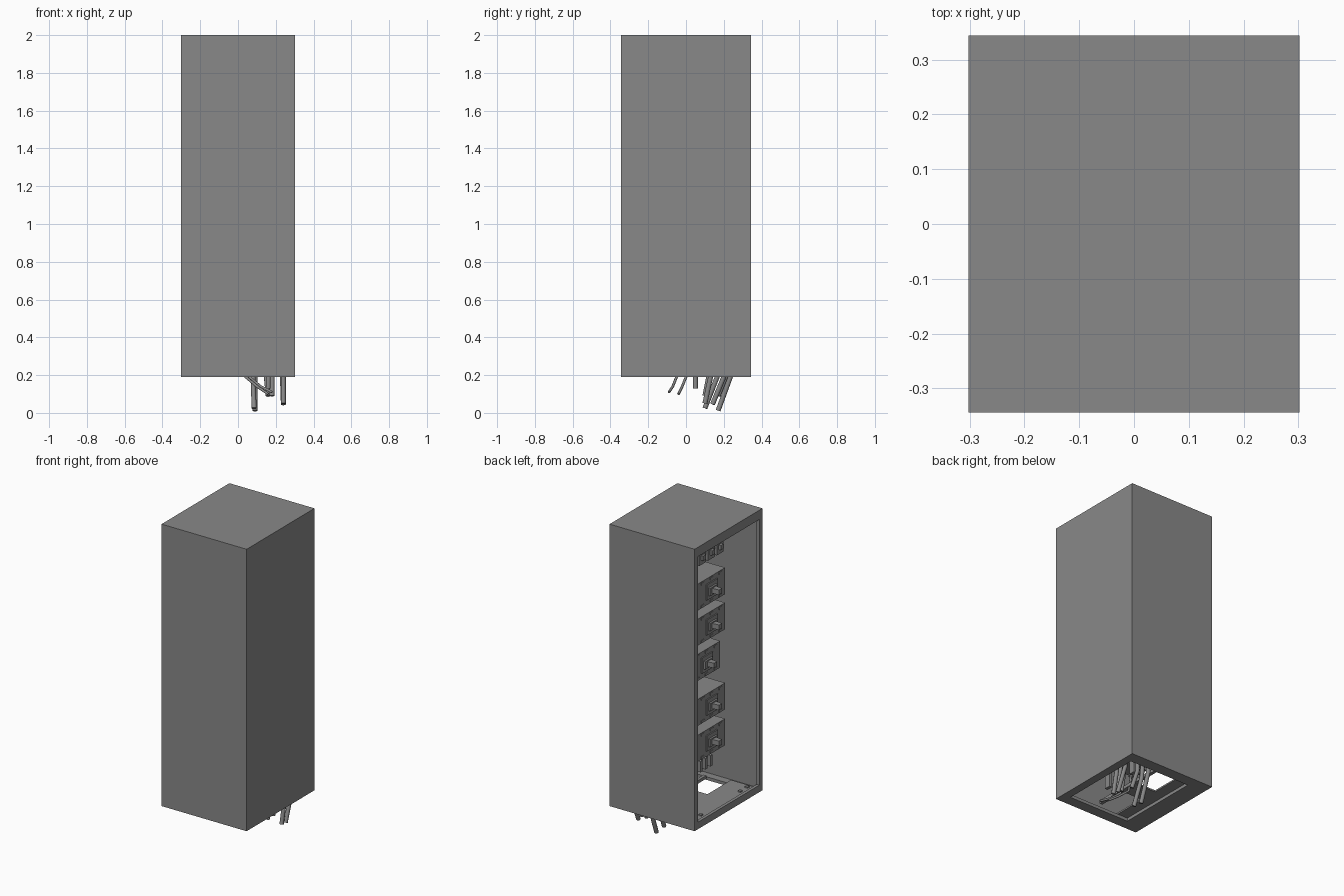
import bpy, bmesh
from mathutils import Vector

if "Cube" in bpy.data.objects:
    bpy.data.objects.remove(bpy.data.objects["Cube"])

GREY = 0.25
grey = bpy.data.materials.new("cabinet grey")
grey.use_nodes = True
grey.diffuse_color = (GREY, GREY, GREY, 1)
grey.node_tree.nodes["Principled BSDF"].inputs["Base Color"].default_value = (GREY, GREY, GREY, 1)


def boxes(name, spans):
    """One object made of axis-aligned boxes, each given as low and high corners."""
    bm = bmesh.new()
    for lo, hi in spans:
        lo, hi = Vector(lo), Vector(hi)
        for v in bmesh.ops.create_cube(bm, size=1)["verts"]:
            v.co = (lo + hi) / 2 + v.co * (hi - lo)
    mesh = bpy.data.meshes.new(name)
    bm.to_mesh(mesh)
    bm.free()
    mesh.materials.append(grey)
    obj = bpy.data.objects.new(name, mesh)
    bpy.context.collection.objects.link(obj)
    return obj


def cable(name, points, radius=0.013):
    """Round cable along a straight-segment path, with capped ends."""
    curve = bpy.data.curves.new(name, "CURVE")
    curve.dimensions = "3D"
    curve.bevel_depth = radius
    curve.bevel_resolution = 2
    curve.use_fill_caps = True
    spline = curve.splines.new("POLY")
    spline.points.add(len(points) - 1)
    for p, co in zip(spline.points, points):
        p.co = (*co, 1)
    curve.materials.append(grey)
    obj = bpy.data.objects.new(name, curve)
    bpy.context.collection.objects.link(obj)


# Overall cabinet limits and sheet thickness
X, Y, LOW, TOP, T = 0.302, 0.344, 0.19, 2.0, 0.02

# Closed walls and roof; the -x side stays open
boxes("front_wall", [((-X, -Y, LOW), (X, T - Y, TOP))])
boxes("back_wall", [((-X, Y - T, LOW), (X, Y, TOP))])
boxes("side_wall", [((X - T, T - Y, LOW), (X, Y - T, TOP))])
boxes("roof", [((-X, T - Y, TOP - T), (X - T, Y - T, TOP))])

# Lip round the open side
boxes("opening_frame", [
    ((-X, T - Y, TOP - 0.06), (T - X, Y - T, TOP - T)),
    ((-X, T - Y, LOW), (T - X, Y - T, LOW + 0.045)),
    ((-X, T - Y, LOW + 0.045), (T - X, 0.032 - Y, TOP - 0.06)),
    ((-X, Y - 0.032, LOW + 0.045), (T - X, Y - T, TOP - 0.06))])

# Bottom rim round a large cable opening
boxes("bottom_rim", [
    ((T - X, T - Y, LOW), (-0.18, Y - T, LOW + T)),
    ((0.25, T - Y, LOW), (X - T, Y - T, LOW + T)),
    ((-0.18, T - Y, LOW), (0.25, -0.275, LOW + T)),
    ((-0.18, 0.27, LOW), (0.25, Y - T, LOW + T))])

# Raised gland plates that narrow the opening
boxes("gland_plate", [
    ((T - X, -0.3, 0.212), (-0.11, 0.3, 0.222)),
    ((-0.11, -0.06, 0.212), (0.03, 0.06, 0.222)),
    ((0.03, -0.25, 0.212), (0.05, 0.25, 0.232))])
boxes("gland_plate_screws", [
    ((-0.255, y - 0.01, 0.222), (-0.235, y + 0.01, 0.23)) for y in (-0.27, -0.2, 0.2, 0.27)])

# Vertical mounting rails and cross bars carrying the switches
boxes("mounting_rails", [
    ((0.09, y - 0.02, 0.235), (0.11, y + 0.02, TOP - T)) for y in (-0.11, 0.11)])
boxes("cross_bars", [
    ((0.11, T - Y, z), (0.13, Y - T, z + 0.04)) for z in (0.4, 1.95 - 0.04)])

# Five switch units, the middle one with a set-back face
for i, z in enumerate((1.58, 1.355, 1.10, 0.84, 0.61), 1):
    face = -0.145 if i == 3 else -0.18
    boxes(f"switch_body_{i}", [
        ((face, -0.14, z - 0.085), (0.09, 0.14, z + 0.085)),
        ((face - 0.008, -0.055, z - 0.05), (face, 0.055, z + 0.05))])
    boxes(f"switch_escutcheon_{i}", [((face - 0.02, -0.04, z - 0.025), (face - 0.008, 0.04, z + 0.025))])
    lever = boxes(f"switch_lever_{i}", [((face - 0.065, -0.02, z - 0.014), (face - 0.02, 0.02, z + 0.018))])
    for v in lever.data.vertices:
        if v.co.x < face - 0.04:
            v.co.y *= 0.75
    boxes(f"switch_terminals_{i}", [
        ((face - 0.004, y - 0.015, z + s * 0.072 - 0.007), (face, y + 0.015, z + s * 0.072 + 0.007))
        for y in (-0.09, 0, 0.09) for s in (-1, 1)])

# Small control units near the roof
boxes("control_base", [((-0.13, -0.14, 1.76), (0.09, 0.14, 1.88))])
boxes("control_modules", [
    ((-0.18, y - 0.035, 1.775), (-0.13, y + 0.035, 1.865)) for y in (-0.09, 0, 0.09)])
boxes("control_buttons", [
    ((-0.195, y - 0.015, 1.805), (-0.18, y + 0.015, 1.835)) for y in (-0.09, 0, 0.09)])

# Terminal strip and comb below the switches
boxes("terminal_strip", [((-0.08, -0.13, z), (0.11, 0.13, z + 0.012)) for z in (0.39, 0.43)])
boxes("terminal_comb", [
    ((-0.1, -0.125 + i * 0.05, 0.38), (-0.06, -0.105 + i * 0.05, 0.45)) for i in range(6)])

# Cables from the units out through the bottom: (x, y) at the opening, then the loose end
exits = [
    ((0.09, 0.235), (0.09, 0.17, 0.012)),
    ((0.08, 0.165), (0.085, 0.1, 0.025)),
    ((0.235, 0.2), (0.24, 0.14, 0.045)),
    ((0.24, 0.13), (0.24, 0.1, 0.05)),
    ((0.15, 0.21), (0.16, 0.17, 0.09)),
    ((0.18, 0.12), (0.18, 0.1, 0.09)),
    ((0.16, 0.05), (0.16, 0.05, 0.13))]
for i, ((x, y), end) in enumerate(exits, 1):
    cable(f"power_cable_{i}", [(x, y * 0.5, 1.6 - 0.15 * i), (x, y * 0.6 + 0.09, 0.45), (x, y, LOW), end])
for i, (x, y) in enumerate(((0.04, 0.0), (0.06, -0.05)), 1):
    cable(f"control_cable_{i}", [
        (x, y + 0.05, 0.4), (x, y, LOW), (x + 0.06, y - 0.02, 0.14), (x + 0.12, y - 0.04, 0.09 + 0.01 * i)], 0.007)
